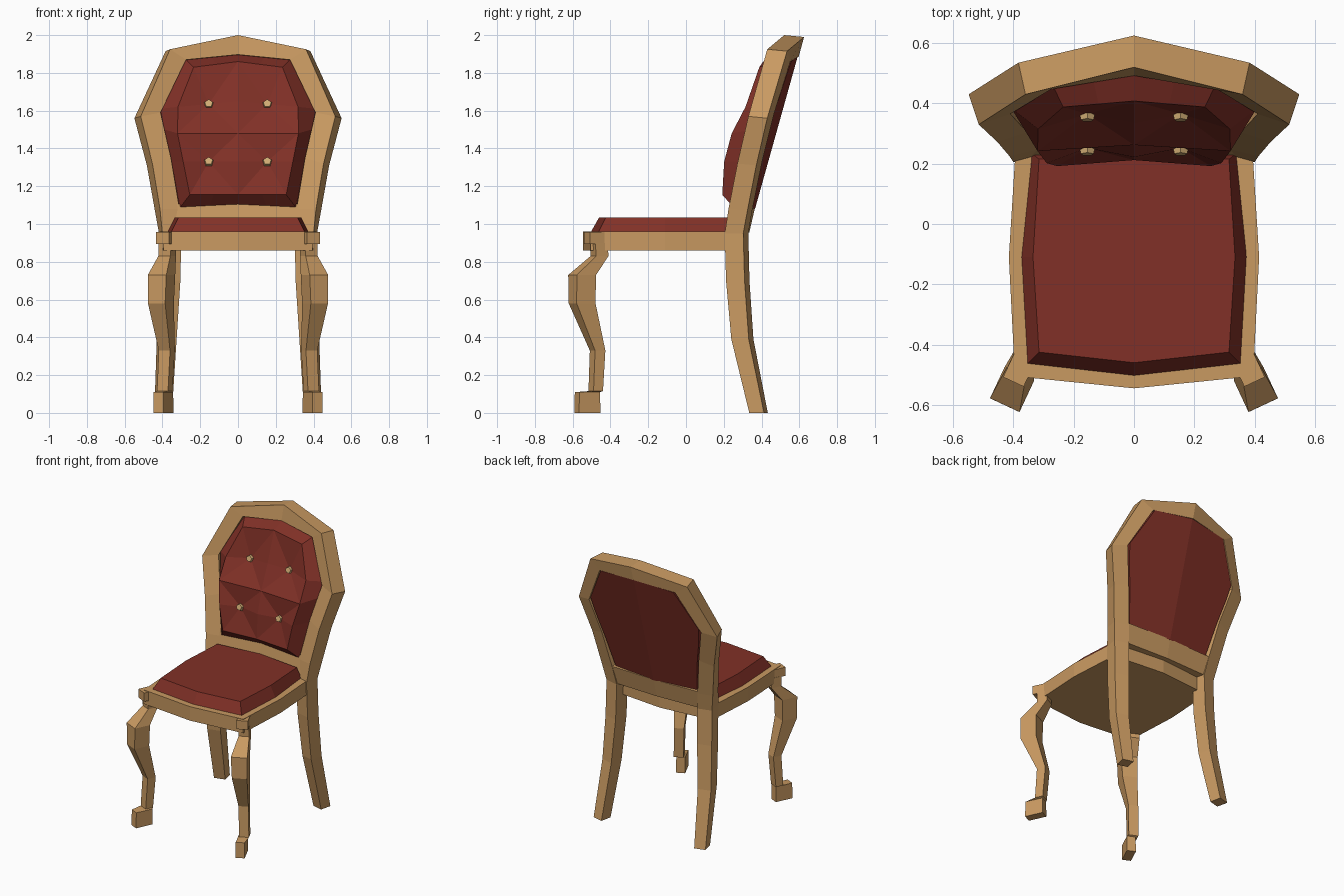
import bpy, bmesh, math
from mathutils import Vector, Matrix

if "Cube" in bpy.data.objects:
    bpy.data.objects.remove(bpy.data.objects["Cube"])


def material(name, rgb):
    m = bpy.data.materials.new(name)
    m.diffuse_color = (*rgb, 1)
    m.use_nodes = True
    m.node_tree.nodes["Principled BSDF"].inputs["Base Color"].default_value = m.diffuse_color
    return m


WOOD = material("light wood", (0.58, 0.32, 0.12))
RED = material("red upholstery", (0.22, 0.03, 0.02))
BRASS = material("pale button", (0.66, 0.43, 0.18))


def finish(name, bm, mat):
    bmesh.ops.recalc_face_normals(bm, faces=bm.faces)
    me = bpy.data.meshes.new(name)
    bm.to_mesh(me)
    bm.free()
    me.materials.append(mat)
    ob = bpy.data.objects.new(name, me)
    bpy.context.collection.objects.link(ob)
    return ob


def loft(name, rings, mat):
    """Skin a list of equal rings and cap both ends."""
    bm = bmesh.new()
    vs = [[bm.verts.new(p) for p in r] for r in rings]
    n = len(rings[0])
    for a, b in zip(vs, vs[1:]):
        for i in range(n):
            j = (i + 1) % n
            bm.faces.new((a[i], a[j], b[j], b[i]))
    bm.faces.new(vs[0])
    bm.faces.new(vs[-1])
    return finish(name, bm, mat)


def mirror_outline(half, z):
    """Half outline (front centre to back centre) to a full ring at height z."""
    full = half + [(-x, y) for x, y in reversed(half) if x > 0]
    return [(x, y, z) for x, y in full]


# Seat frame and seat cushion
rail = [(0, -0.545), (0.395, -0.505), (0.415, -0.11), (0.395, 0.21), (0.32, 0.27), (0, 0.30)]
loft("seat_frame", [mirror_outline(rail, 0.86), mirror_outline(rail, 0.96)], WOOD)
base = [(0, -0.505), (0.355, -0.465), (0.375, -0.11), (0.34, 0.235), (0, 0.265)]
top = [(0, -0.46), (0.315, -0.425), (0.335, -0.11), (0.315, 0.215), (0, 0.25)]
loft("seat_cushion", [mirror_outline(base, 0.955), mirror_outline(top, 1.035)], RED)

# Front cabriole legs: (x, y, z, width, depth), turned outward
turn = Matrix.Rotation(math.radians(25), 3, 'Z')


def leg_ring(x, y, z, w, d):
    return [Vector((x, y, z)) + turn @ Vector((sx * w / 2, sy * d / 2, 0))
            for sx, sy in ((-1, -1), (1, -1), (1, 1), (-1, 1))]


leg = [(0.395, -0.522, 0, 0.06, 0.125), (0.395, -0.522, 0.11, 0.058, 0.12),
       (0.388, -0.478, 0.115, 0.064, 0.055), (0.377, -0.468, 0.33, 0.066, 0.06),
       (0.408, -0.55, 0.58, 0.1, 0.11), (0.405, -0.55, 0.73, 0.108, 0.112),
       (0.375, -0.458, 0.83, 0.07, 0.072), (0.375, -0.462, 0.90, 0.07, 0.072)]
block = [(0.382, -0.485, 0.895, 0.075, 0.085), (0.382, -0.485, 0.957, 0.075, 0.085)]
for name, path in (("front_leg", leg), ("front_leg_block", block)):
    ob = loft(name, [leg_ring(*p) for p in path], WOOD)
    ob.modifiers.new("mirror", 'MIRROR')

# Rear legs and back frame in one sweep:
# outer x, y, z, inner x, y, z, thickness
side = [(0.425, 0.335, 0, 0.35, 0.355, 0, 0.078),
        (0.412, 0.24, 0.39, 0.325, 0.265, 0.39, 0.092),
        (0.403, 0.212, 0.70, 0.305, 0.238, 0.70, 0.098),
        (0.40, 0.205, 0.95, 0.30, 0.232, 0.95, 0.098),
        (0.413, 0.225, 1.08, 0.31, 0.25, 1.08, 0.10),
        (0.453, 0.272, 1.32, 0.355, 0.305, 1.35, 0.10),
        (0.515, 0.33, 1.57, 0.41, 0.365, 1.59, 0.10),
        (0.36, 0.43, 1.925, 0.275, 0.447, 1.87, 0.105),
        (0, 0.52, 2.0, 0, 0.492, 1.897, 0.105)]


def frame_ring(ox, oy, oz, ix, iy, iz, t, s):
    slope = 0.01 if oz > 1 else 0          # back face leans with the frame
    dx = 0.065 * ox if oz > 1 else 0.018
    return [(s * ox, oy, oz), (s * ix, iy, iz),
            (s * (ix + dx), iy + t, iz - slope), (s * (ox + dx), oy + t, oz - slope)]


rings = [frame_ring(*p, 1) for p in side] + [frame_ring(*p, -1) for p in side[-2::-1]]
loft("back_frame_and_rear_legs", rings, WOOD)

# Lower rail of the back
loft("back_lower_rail",
     [[(x, y, 0.955), (x, y + 0.03, 1.105), (x, y + 0.13, 1.085), (x, y + 0.10, 0.955)]
      for x, y in ((-0.34, 0.222), (0, 0.235), (0.34, 0.222))], WOOD)

# Tufted back cushion: 5 x 5 grid with four pits, sloping rim and flat back
cols = (-1, -0.5, 0, 0.5, 1)
# height, edge height, half width, y, rim height, rim half width
rows = [(1.155, 1.155, 0.255, 0.212, 1.09, 0.305),
        (1.33, 1.33, 0.29, 0.222, 1.33, 0.35),
        (1.48, 1.48, 0.32, 0.262, 1.50, 0.39),
        (1.65, 1.62, 0.318, 0.335, 1.61, 0.408),
        (1.86, 1.83, 0.235, 0.408, 1.897, 0.275)]
bm = bmesh.new()
grid, buttons = [], []
for r, (z, ze, w, y, zr, wr) in enumerate(rows):
    line = []
    for c in cols:
        pit = r in (1, 3) and abs(c) == 0.5
        x = 0.155 * c * 2 if pit else w * c
        p = Vector((x, y - 0.02 * abs(c) + (0.04 if pit else 0), z + (ze - z) * abs(c)))
        if pit:
            buttons.append(p)
        line.append(bm.verts.new(p))
    grid.append(line)
for r in range(4):
    for c in range(4):
        q = [(r, c), (r, c + 1), (r + 1, c + 1), (r + 1, c)]
        k = next(i for i, (a, b) in enumerate(q) if a % 2 and b % 2)
        v = [grid[a][b] for a, b in q[k:] + q[:k]]
        bm.faces.new((v[0], v[1], v[2]))
        bm.faces.new((v[0], v[2], v[3]))
# boundary, counter-clockwise from the bottom centre
edge = ([(0, c) for c in (2, 3, 4)] + [(r, 4) for r in (1, 2, 3, 4)]
        + [(4, c) for c in (3, 2, 1, 0)] + [(r, 0) for r in (3, 2, 1, 0)] + [(0, 1)])
inner = [grid[r][c] for r, c in edge]
rim, back = [], []
for r, c in edge:
    x = cols[c] * rows[r][5]
    z = rows[r][4] - (0.027 * abs(cols[c]) if r == 4 else 0)
    y = 0.272 + (z - 1.06) * 0.28 - 0.1 * abs(x)
    rim.append(bm.verts.new((x, y, z)))
    back.append(bm.verts.new((x * 1.05, y + 0.085, z - 0.01)))
n = len(edge)
for a, b in ((inner, rim), (rim, back)):
    for i in range(n):
        j = (i + 1) % n
        bm.faces.new((a[i], a[j], b[j], b[i]))
bm.faces.new(back[0:9])
bm.faces.new(back[8:] + back[:1])
finish("back_cushion", bm, RED)

# Five-sided tufting buttons
for p in buttons:
    bm = bmesh.new()
    bmesh.ops.create_cone(bm, cap_ends=True, segments=5, radius1=0.03, radius2=0.022, depth=0.03,
                          matrix=Matrix.Translation(p + Vector((0, -0.006, 0)))
                          @ Matrix.Rotation(math.radians(75), 4, 'X'))
    finish("back_button", bm, BRASS)
